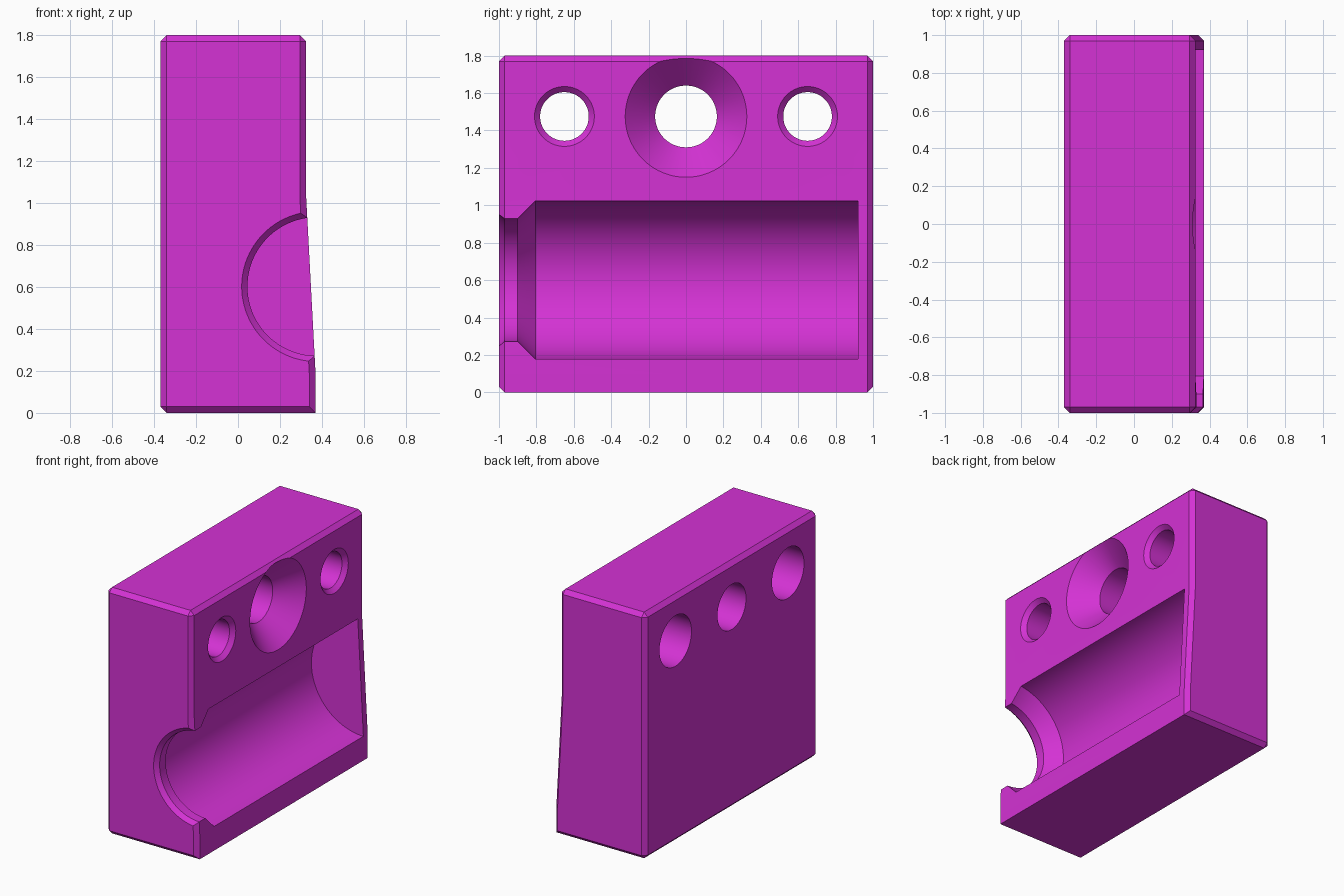
import bpy, bmesh, math
from mathutils import Matrix

if "Cube" in bpy.data.objects:
    bpy.data.objects.remove(bpy.data.objects["Cube"])

magenta = bpy.data.materials.new("magenta")
magenta.diffuse_color = (0.66, 0.032, 0.66, 1)
magenta.use_nodes = True
magenta.node_tree.nodes["Principled BSDF"].inputs["Base Color"].default_value = magenta.diffuse_color


def make_object(name, bm):
    bmesh.ops.recalc_face_normals(bm, faces=bm.faces[:])
    mesh = bpy.data.meshes.new(name)
    bm.to_mesh(mesh)
    bm.free()
    mesh.materials.append(magenta)
    obj = bpy.data.objects.new(name, mesh)
    bpy.context.collection.objects.link(obj)
    return obj


def turned_cutter(name, steps, axis, centre, sides=96):
    """Solid of revolution from (position along axis, radius) steps."""
    bm = bmesh.new()
    rings = []
    for pos, rad in steps:
        ring = []
        for i in range(sides):
            a = 2 * math.pi * (i + 0.5) / sides
            u, w = rad * math.cos(a), rad * math.sin(a)
            co = (pos, u, w) if axis == "X" else (u, pos, w)
            ring.append(bm.verts.new(co))
        rings.append(ring)
    for a, b in zip(rings, rings[1:]):
        for i in range(sides):
            j = (i + 1) % sides
            bm.faces.new((a[i], a[j], b[j], b[i]))
    bm.faces.new(rings[0])
    bm.faces.new(rings[-1])
    bm.transform(Matrix.Translation(centre))
    return make_object(name, bm)


# Block: side profile with a slightly sloped lower face, extruded in y
profile = [(-0.37, 0), (0.37, 0), (0.37, 0.18), (0.325, 1.025),
           (0.325, 1.8), (-0.37, 1.8)]
bm = bmesh.new()
face = bm.faces.new([bm.verts.new((x, -1, z)) for x, z in profile])
ext = bmesh.ops.extrude_face_region(bm, geom=[face])
for v in ext["geom"]:
    if isinstance(v, bmesh.types.BMVert):
        v.co.y = 1
bmesh.ops.recalc_face_normals(bm, faces=bm.faces[:])

# Chamfer every edge but the lower right one and the shallow kinks
chamfered = []
for e in bm.edges:
    mid = (e.verts[0].co + e.verts[1].co) / 2
    lengthwise = abs(mid.y) < 0.5
    if not (lengthwise and mid.x > 0 and mid.z < 1.5):
        chamfered.append(e)
bmesh.ops.bevel(bm, geom=chamfered, offset=0.03, offset_type='OFFSET',
                segments=1, affect='EDGES', clamp_overlap=True)
block = make_object("clamp_block", bm)

# Barrel recess with narrower neck opening at the front
cutters = [turned_cutter(
    "barrel_recess",
    [(-1.03, 0.385), (-0.97, 0.33), (-0.90, 0.33), (-0.805, 0.425), (0.92, 0.425)],
    "Y", (0.375, 0, 0.602), 128)]

# Central countersunk screw hole
cutters.append(turned_cutter(
    "countersunk_hole",
    [(-0.5, 0.165), (0.165, 0.165), (0.345, 0.345)], "X", (0, 0, 1.475)))

# Outer holes: wide at the back, narrow and chamfered at the right
for y in (-0.65, 0.65):
    cutters.append(turned_cutter(
        "outer_hole",
        [(-0.5, 0.185), (0.08, 0.185), (0.08, 0.13), (0.295, 0.13), (0.345, 0.18)],
        "X", (0, y, 1.475)))

bpy.context.view_layer.objects.active = block
block.select_set(True)
for cutter in cutters:
    mod = block.modifiers.new("cut", 'BOOLEAN')
    mod.operation = 'DIFFERENCE'
    mod.solver = 'EXACT'
    mod.object = cutter
    bpy.ops.object.modifier_apply(modifier=mod.name)
    bpy.data.objects.remove(cutter)

bpy.ops.object.shade_smooth_by_angle(angle=math.radians(20))
